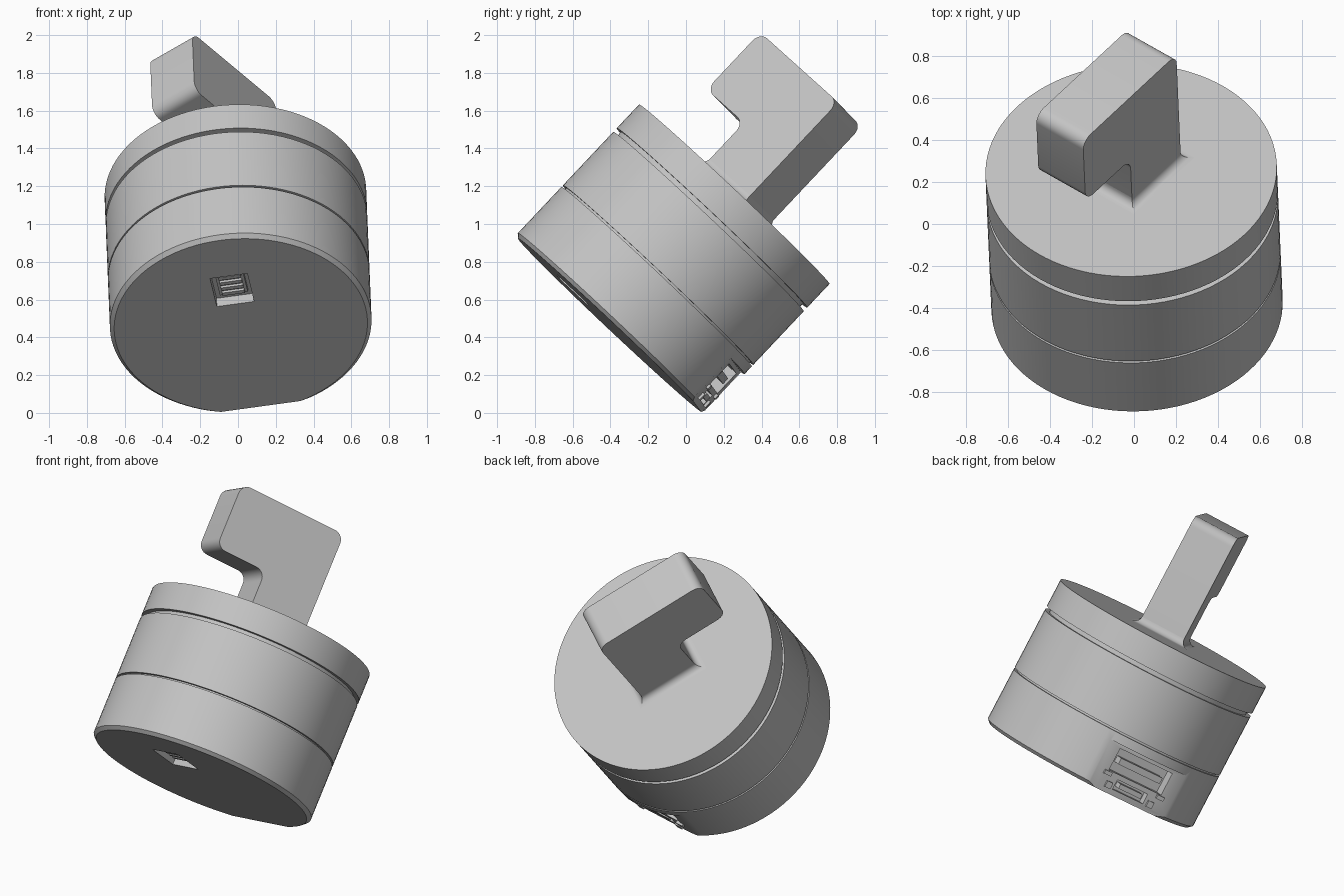
import bpy, bmesh, math
from mathutils import Matrix, Vector

if "Cube" in bpy.data.objects:
    bpy.data.objects.remove(bpy.data.objects["Cube"], do_unlink=True)

grey = bpy.data.materials.new("light_grey")
grey.use_nodes = True
grey.diffuse_color = (0.55, 0.55, 0.55, 1)
grey.node_tree.nodes["Principled BSDF"].inputs["Base Color"].default_value = grey.diffuse_color

# Tilted frame of the drum: local z is its axis, local y points at the flat port side
axis = Vector((-0.03, 0.685, 0.727)).normalized()
side = Vector((0.986, -0.1, 0.135))
side = (side - axis * side.dot(axis)).normalized()
front = axis.cross(side)
FRAME = Matrix((side, front, axis)).transposed().to_4x4()
FRAME.translation = (0.015, -0.4, 0.462)
R = 0.693
TOP = 0.956


def add_object(name, bm, frame=FRAME):
    bmesh.ops.recalc_face_normals(bm, faces=bm.faces)
    mesh = bpy.data.meshes.new(name)
    bm.to_mesh(mesh)
    bm.free()
    mesh.materials.append(grey)
    obj = bpy.data.objects.new(name, mesh)
    bpy.context.collection.objects.link(obj)
    obj.matrix_world = frame
    bpy.context.view_layer.update()
    return obj


def make_active(obj):
    bpy.ops.object.select_all(action='DESELECT')
    obj.select_set(True)
    bpy.context.view_layer.objects.active = obj


def smooth(obj):
    make_active(obj)
    bpy.ops.object.shade_smooth_by_angle(angle=math.radians(30))


def disc(name, rings, segments=96):
    """Closed round solid from (radius, height) rings."""
    bm = bmesh.new()
    loops = [[bm.verts.new((r * math.cos(i * math.tau / segments),
                            r * math.sin(i * math.tau / segments), h))
              for i in range(segments)] for r, h in rings]
    for a, b in zip(loops, loops[1:]):
        for i in range(segments):
            j = (i + 1) % segments
            bm.faces.new((a[i], a[j], b[j], b[i]))
    bm.faces.new(loops[0])
    bm.faces.new(loops[-1])
    return add_object(name, bm)


def box(name, low, high):
    low, high = Vector(low), Vector(high)
    bm = bmesh.new()
    bmesh.ops.create_cube(bm, size=1)
    for v in bm.verts:
        v.co = (low + high) / 2 + v.co * (high - low)
    return add_object(name, bm)


def cut(target, low, high):
    cutter = box("cutter", low, high)
    cutter.hide_render = True
    mod = target.modifiers.new("cut", 'BOOLEAN')
    mod.operation = 'DIFFERENCE'
    mod.solver = 'EXACT'
    mod.object = cutter
    make_active(target)
    bpy.ops.object.modifier_apply(modifier=mod.name)
    bpy.data.objects.remove(cutter, do_unlink=True)


# Drum: base, middle and lid, separated by narrow necks
base = disc("base", [(R - 0.022, 0), (R, 0.02), (R, 0.356)])
cut(base, (-0.5, 0.636, -0.1), (0.5, 0.9, 0.3))            # flat port side
cut(base, (-0.19, 0.56, 0.13), (0.19, 0.8, 0.275))         # port opening
cut(base, (-0.11, 0.58, 0.035), (0.11, 0.8, 0.1))          # lower port opening
cut(base, (-0.1, -0.39, -0.1), (0.1, -0.17, 0.06))         # switch pocket
smooth(base)
smooth(disc("seam_neck", [(R - 0.02, 0.35), (R - 0.02, 0.375)]))
smooth(disc("middle", [(R, 0.368), (R, 0.757)]))
smooth(disc("lid_neck", [(R - 0.03, 0.75), (R - 0.03, 0.79)]))
smooth(disc("lid", [(R, 0.784), (R, TOP)]))

# Port details on the flat side
box("port_tongue", (-0.15, 0.55, 0.185), (0.15, 0.63, 0.225))
box("lower_port_tongue", (-0.08, 0.57, 0.055), (0.08, 0.64, 0.085))
for s in (-1, 1):
    box("port_clip", (s * 0.19 - 0.025, 0.62, 0.1), (s * 0.19 + 0.025, 0.65, 0.125))
    box("port_lug", (s * 0.15 - 0.02, 0.62, 0.03), (s * 0.15 + 0.02, 0.65, 0.07))

# Switch bank in the underside pocket
box("switch_block", (-0.075, -0.375, 0.035), (0.075, -0.215, 0.07))
for i in range(4):
    y = -0.355 + i * 0.04
    box("switch_slider", (-0.06, y - 0.011, 0.02), (0.06, y + 0.011, 0.04))

# Hook handle, turned about the drum axis
HANDLE = FRAME @ Matrix.Translation((0, 0, TOP)) @ Matrix.Rotation(math.radians(-29.2), 4, 'Z')
HALF, BACK, NEAR = 0.143, 0.2, -0.17


def rounded(corners, steps=8):
    """Outline with each right-angled corner rounded by its own radius."""
    out = []
    for i, (x, y, r) in enumerate(corners):
        p = Vector((x, y))
        if r == 0:
            out.append(p)
            continue
        u = (Vector(corners[i - 1][:2]) - p).normalized()
        v = (Vector(corners[(i + 1) % len(corners)][:2]) - p).normalized()
        for k in range(steps + 1):
            th = k * math.pi / 2 / steps
            out.append(p + r * (u + v) - r * (math.cos(th) * v + math.sin(th) * u))
    return out


outline = rounded([(NEAR, -0.02, 0), (BACK, -0.02, 0), (BACK, 0.725, 0.06),
                   (-0.51, 0.725, 0.06), (-0.51, 0.31, 0.06), (NEAR, 0.31, 0.06)])
bm = bmesh.new()
face = bm.faces.new([bm.verts.new((-HALF, p.x, p.y)) for p in outline])
extruded = bmesh.ops.extrude_face_region(bm, geom=[face])
bmesh.ops.translate(bm, vec=(2 * HALF, 0, 0),
                    verts=[g for g in extruded["geom"] if isinstance(g, bmesh.types.BMVert)])
smooth(add_object("handle", bm, HANDLE))

# Concave fillet where the handle meets the lid
bm = bmesh.new()
rings = []
FILLET, STEPS = 0.045, 6
for k in range(STEPS + 1):
    th = k * math.pi / 2 / STEPS
    o, h = FILLET * (1 - math.sin(th)), FILLET * (1 - math.cos(th))
    rings.append([bm.verts.new((x, y, h)) for x, y in (
        (-HALF - o, NEAR - o), (HALF + o, NEAR - o), (HALF + o, BACK + o), (-HALF - o, BACK + o))])
for a, b in zip(rings, rings[1:]):
    for i in range(4):
        j = (i + 1) % 4
        bm.faces.new((a[i], a[j], b[j], b[i]))
bm.faces.new(rings[0])
bm.faces.new(rings[-1])
smooth(add_object("handle_fillet", bm, HANDLE))
